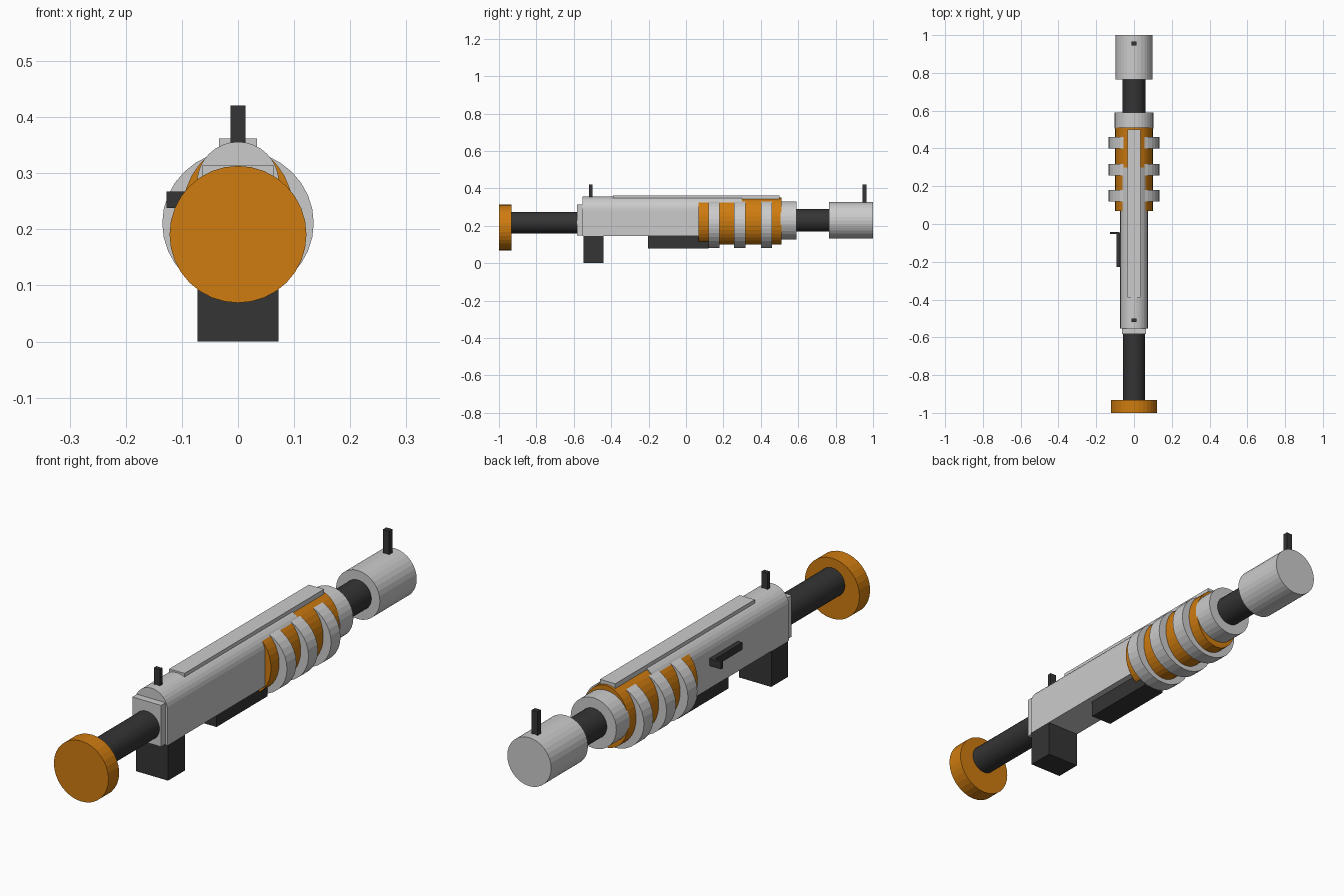
import bpy, bmesh, math
from mathutils import Matrix

if "Cube" in bpy.data.objects:
    bpy.data.objects.remove(bpy.data.objects["Cube"])


def material(name, color):
    m = bpy.data.materials.new(name)
    m.diffuse_color = color
    m.use_nodes = True
    m.node_tree.nodes["Principled BSDF"].inputs["Base Color"].default_value = m.diffuse_color
    return m


GREY = None
DARK = material("dark", (0.035, 0.035, 0.035, 1))
ORANGE = material("orange", (0.62, 0.2, 0.005, 1))


def finish(name, bm, mat):
    bmesh.ops.recalc_face_normals(bm, faces=bm.faces)
    me = bpy.data.meshes.new(name)
    bm.to_mesh(me)
    bm.free()
    ob = bpy.data.objects.new(name, me)
    bpy.context.collection.objects.link(ob)
    if mat:
        me.materials.append(mat)
    return ob


def extrude(name, profile, y0, y1, mat=GREY):
    """Push an x/z outline along y."""
    bm = bmesh.new()
    a = [bm.verts.new((x, y0, z)) for x, z in profile]
    b = [bm.verts.new((x, y1, z)) for x, z in profile]
    n = len(a)
    bm.faces.new(a)
    bm.faces.new(b[::-1])
    for i in range(n):
        j = (i + 1) % n
        bm.faces.new((a[i], b[i], b[j], a[j]))
    return finish(name, bm, mat)


def tube(name, y0, y1, zc, rx, rz=None, mat=GREY, n=32):
    rz = rz or rx
    angles = [math.tau * i / n for i in range(n)]
    pts = [(rx * math.cos(t), zc + rz * math.sin(t)) for t in angles]
    return extrude(name, pts, y0, y1, mat)


def box(name, x0, x1, y0, y1, z0, z1, mat=GREY):
    return extrude(name, [(x0, z0), (x1, z0), (x1, z1), (x0, z1)], y0, y1, mat)


# Stock
tube("butt_pad", -1.0, -0.932, 0.191, 0.122, mat=ORANGE)
tube("stock_tube", -0.94, -0.57, 0.217, 0.057, mat=DARK)

# Receiver: flat sides and bottom with a rounded top
R = 0.073
arch = [(R * math.cos(math.pi * i / 16), 0.283 + R * math.sin(math.pi * i / 16)) for i in range(17)]
extrude("receiver", [(-R, 0.145), (R, 0.145)] + arch, -0.553, 0.3)
box("receiver_end_plate", -0.064, 0.064, -0.582, -0.54, 0.147, 0.314)
box("top_rail", -0.034, 0.034, -0.39, 0.5, 0.335, 0.362)

# Grip block and underside housing
box("grip_block", -0.072, 0.072, -0.549, -0.441, 0.0, 0.15, DARK)
box("lower_housing", -0.047, 0.047, -0.204, 0.12, 0.078, 0.15, DARK)

# Bolt slot and handle on the left side
box("bolt_slide", -0.093, -0.065, -0.227, -0.045, 0.238, 0.267, DARK)
box("bolt_handle", -0.127, -0.08, -0.053, -0.042, 0.238, 0.267, DARK)

# Handguard with three ribs
tube("handguard", 0.068, 0.51, 0.225, 0.1, 0.125, ORANGE)
for i, y in enumerate((0.15, 0.287, 0.431)):
    tube(f"handguard_rib_{i + 1}", y - 0.03, y + 0.03, 0.211, 0.135, 0.13)

# Barrel
tube("barrel_collar", 0.505, 0.59, 0.229, 0.102)
tube("barrel", 0.58, 0.78, 0.229, 0.06, mat=DARK)
tube("muzzle", 0.765, 1.0, 0.229, 0.098)

# Sights
box("front_sight", -0.0135, 0.0135, 0.944, 0.965, 0.3, 0.421, DARK)
box("rear_sight", -0.0135, 0.0135, -0.518, -0.501, 0.33, 0.421, DARK)
